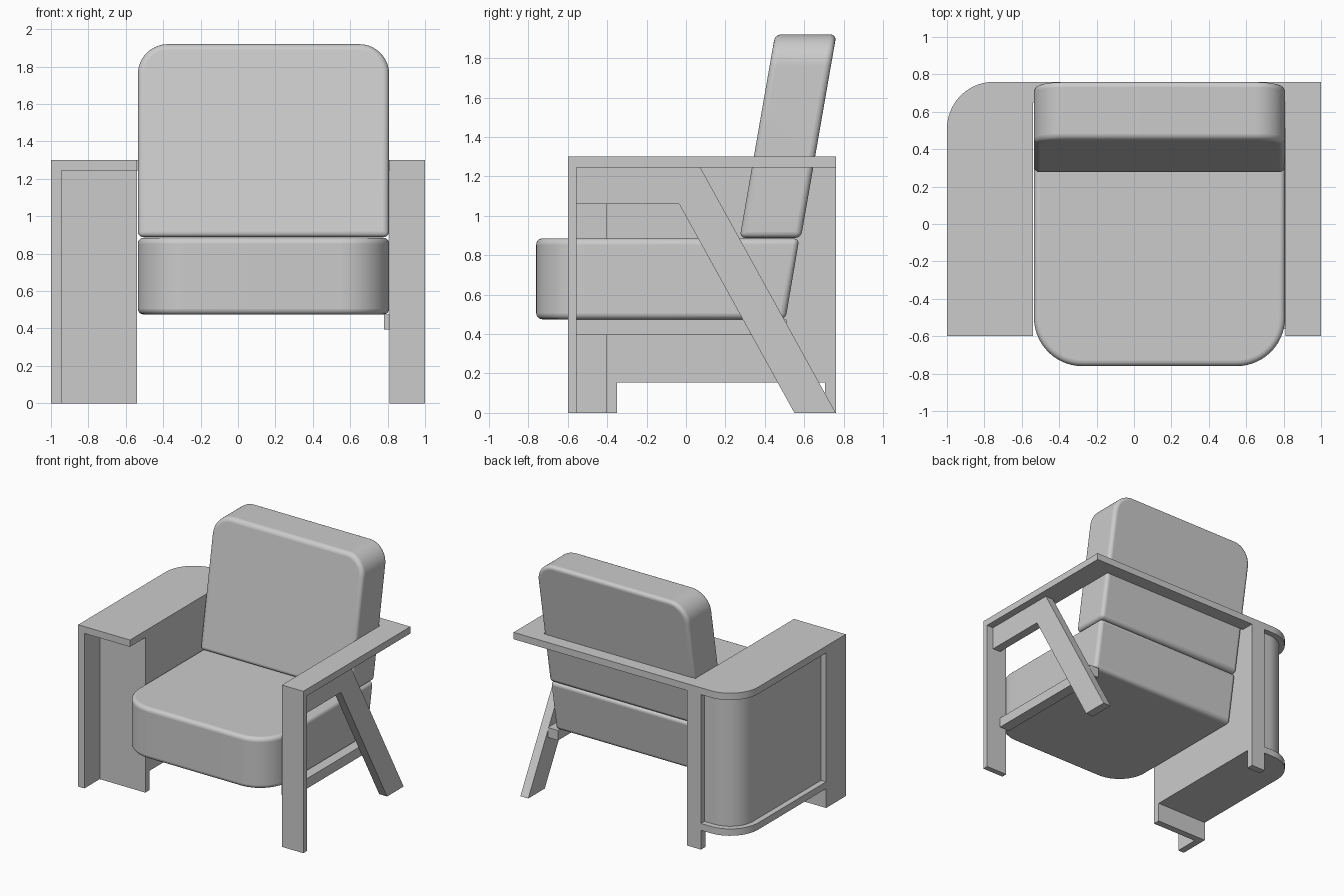
import bpy, bmesh, math
from mathutils import Vector

if "Cube" in bpy.data.objects:
    bpy.data.objects.remove(bpy.data.objects["Cube"])


def prism(name, pts, lo, hi, axis, shear=None, bevel=0.0):
    """Extrude a 2D outline along an axis, optionally shear it and round its edges."""
    place = {'x': lambda a, b, c: Vector((c, a, b)),
             'y': lambda a, b, c: Vector((a, c, b)),
             'z': lambda a, b, c: Vector((a, b, c))}[axis]
    bm = bmesh.new()
    rings = [[bm.verts.new(place(a, b, c)) for a, b in pts] for c in (lo, hi)]
    n = len(pts)
    bm.faces.new(rings[0])
    bm.faces.new(rings[1])
    for i in range(n):
        j = (i + 1) % n
        bm.faces.new((rings[0][i], rings[0][j], rings[1][j], rings[1][i]))
    if shear:
        for v in bm.verts:
            shear(v.co)
    bmesh.ops.recalc_face_normals(bm, faces=bm.faces)
    me = bpy.data.meshes.new(name)
    bm.to_mesh(me)
    bm.free()
    ob = bpy.data.objects.new(name, me)
    bpy.context.collection.objects.link(ob)
    if bevel:
        m = ob.modifiers.new("rounding", 'BEVEL')
        m.width, m.segments = bevel, 5
        m.limit_method, m.angle_limit = 'ANGLE', math.radians(40)
    bpy.ops.object.select_all(action='DESELECT')
    ob.select_set(True)
    bpy.context.view_layer.objects.active = ob
    bpy.ops.object.shade_smooth_by_angle(angle=math.radians(35))
    return ob


def box(name, x0, x1, y0, y1, z0, z1):
    return prism(name, [(x0, y0), (x1, y0), (x1, y1), (x0, y1)], z0, z1, 'z')


def corner(cx, cy, r, start, n=14):
    """Quarter-circle points, counter-clockwise from the start angle."""
    return [(cx + r * math.cos(math.radians(start + 90 * i / n)),
             cy + r * math.sin(math.radians(start + 90 * i / n))) for i in range(n + 1)]


def arm_outline(x0, x1, y0, y1, r):
    """Left arm plan with a rounded outer back corner."""
    return [(x0, y0), (x1, y0), (x1, y1)] + corner(x0 + r, y1 - r, r, 90)


# Cushions
XL, XR = -0.535, 0.808
R = 0.26


def slope_back(co):
    if co.y > 0.4:
        co.y += 0.17 * (co.z - 0.885)


prism("seat_cushion",
      corner(XL + R, -0.76 + R, R, 180) + corner(XR - R, -0.76 + R, R, 270)
      + [(XR, 0.575), (XL, 0.575)], 0.475, 0.885, 'z', slope_back, 0.03)


def recline(co):
    co.y += 0.174 * (co.z - 0.885)


R = 0.16
prism("back_cushion",
      [(XL, 0.888), (XR, 0.888)] + corner(XR - R, 1.92 - R, R, 0)
      + corner(XL + R, 1.92 - R, R, 90), 0.272, 0.583, 'y', recline, 0.03)

# Left arm: armrest, recessed drum, bottom board and legs
prism("left_armrest", arm_outline(-1, -0.54, -0.6, 0.76, 0.25), 1.245, 1.3, 'z')
prism("left_arm_body", arm_outline(-0.955, -0.54, -0.38, 0.715, 0.205), 0.18, 1.27, 'z')
prism("left_bottom_board", arm_outline(-1, -0.54, -0.38, 0.76, 0.25), 0.155, 0.21, 'z')
box("left_front_outer_leg", -1, -0.945, -0.6, -0.35, 0, 1.3)
box("left_front_panel", -0.96, -0.54, -0.405, -0.35, 0, 1.26)
box("left_back_post", -0.665, -0.54, 0.705, 0.76, 0, 1.3)

# Right arm: armrest, front leg, bent brace and seat rail
box("right_armrest", 0.81, 1, -0.58, 0.76, 1.245, 1.3)
box("right_front_leg", 0.81, 1, -0.6, -0.555, 0, 1.3)
prism("right_bent_brace",
      [(-0.56, 1.06), (-0.035, 1.06), (0.55, 0), (0.76, 0), (0.07, 1.25), (-0.56, 1.25)],
      0.87, 0.94, 'x')
box("seat_rail", 0.78, 0.87, -0.56, 0.51, 0.395, 0.475)

# Rail behind the back cushion joining both armrests
box("back_rail", -0.54, 0.81, 0.65, 0.76, 1.245, 1.3)
